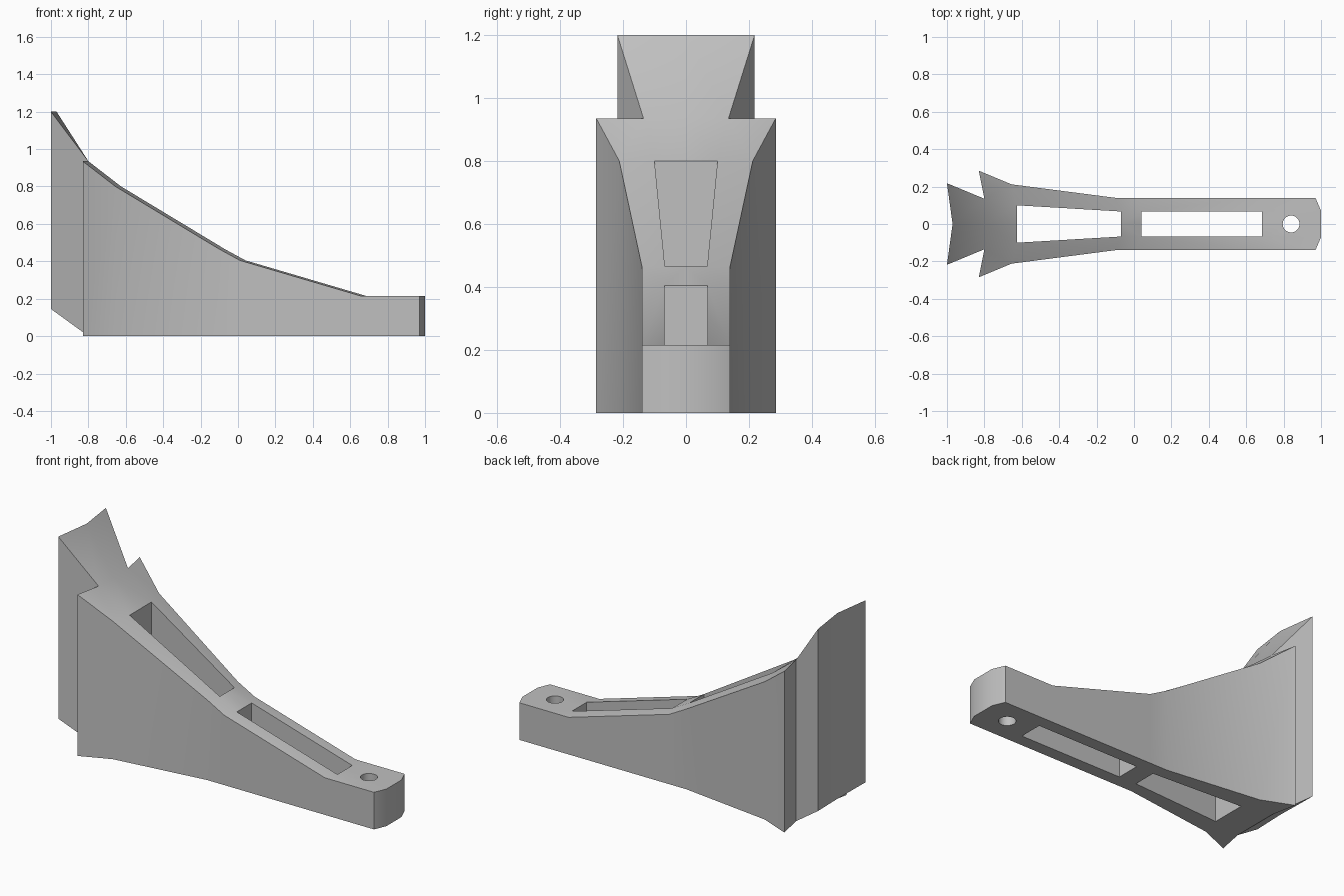
import bpy
import bmesh

cube = bpy.data.objects.get("Cube")
if cube:
    bpy.data.objects.remove(cube)

grey = bpy.data.materials.new("plain grey")
grey.use_nodes = True
colour = (0.53, 0.53, 0.53, 1)
grey.diffuse_color = colour
grey.node_tree.nodes["Principled BSDF"].inputs["Base Color"].default_value = colour

# Stations along the bracket: height, crest x, half width of crest, half width of edge
stations = [
    (0.935, -0.80, 0.135, 0.285),
    (0.80, -0.625, 0.10, 0.212),
    (0.465, -0.07, 0.067, 0.14),
    (0.405, 0.04, 0.068, 0.14),
    (0.215, 0.685, 0.068, 0.14),
    (0.215, 1.00, 0.07, 0.14),
]
SETBACK = 0.03          # edges sit slightly behind the crest
SLOTS = (1, 3)          # spans left open along the middle
TAIL_X, TAIL_TOP, TAIL_HALF = -0.97, 1.2, 0.218

# Upper surface, built one half at a time
bm = bmesh.new()
for side in (-1, 1):
    rows = []
    for z, x, inner, outer in stations:
        points = [(x, 0, z), (x, side * inner, z), (x - SETBACK, side * outer, z)]
        rows.append([bm.verts.new(p) for p in points])
    for i, (a, b) in enumerate(zip(rows, rows[1:])):
        for col in (0, 1):
            if col == 0 and i in SLOTS:
                continue
            bm.faces.new((a[col], b[col], b[col + 1], a[col + 1]))
    # Flared tail with a shallow notch at its end
    crest = bm.verts.new((TAIL_X, 0, TAIL_TOP))
    tip = bm.verts.new((TAIL_X - SETBACK, side * TAIL_HALF, TAIL_TOP))
    bm.faces.new((crest, rows[0][0], rows[0][1], tip))
bmesh.ops.remove_doubles(bm, verts=bm.verts[:], dist=0.0001)
bmesh.ops.recalc_face_normals(bm, faces=bm.faces[:])

# Drop the surface to the base, with a sloped underside beneath the tail
result = bmesh.ops.extrude_face_region(bm, geom=bm.faces[:], use_keep_orig=True)
for v in result["geom"]:
    if isinstance(v, bmesh.types.BMVert):
        under_tail = v.co.z > 1
        v.co.z = 0.725 * (-0.8 - v.co.x) if under_tail else 0
bmesh.ops.recalc_face_normals(bm, faces=bm.faces[:])

mesh = bpy.data.meshes.new("bracket")
bm.to_mesh(mesh)
bm.free()
mesh.materials.append(grey)
bracket = bpy.data.objects.new("bracket", mesh)
bpy.context.collection.objects.link(bracket)

# Round bolt hole near the low end
bpy.ops.mesh.primitive_cylinder_add(vertices=32, radius=0.045, depth=1, location=(0.84, 0, 0))
cutter = bpy.context.object
cutter.name = "bolt_hole_cutter"
cutter.hide_render = True
cutter.data.materials.append(grey)
cut = bracket.modifiers.new("bolt hole", "BOOLEAN")
cut.operation = "DIFFERENCE"
cut.solver = "EXACT"
cut.object = cutter

bpy.ops.object.select_all(action="DESELECT")
bracket.select_set(True)
bpy.context.view_layer.objects.active = bracket
bpy.ops.object.modifier_apply(modifier=cut.name)
bpy.data.objects.remove(cutter)
bpy.ops.object.shade_smooth_by_angle(angle=0.52)
